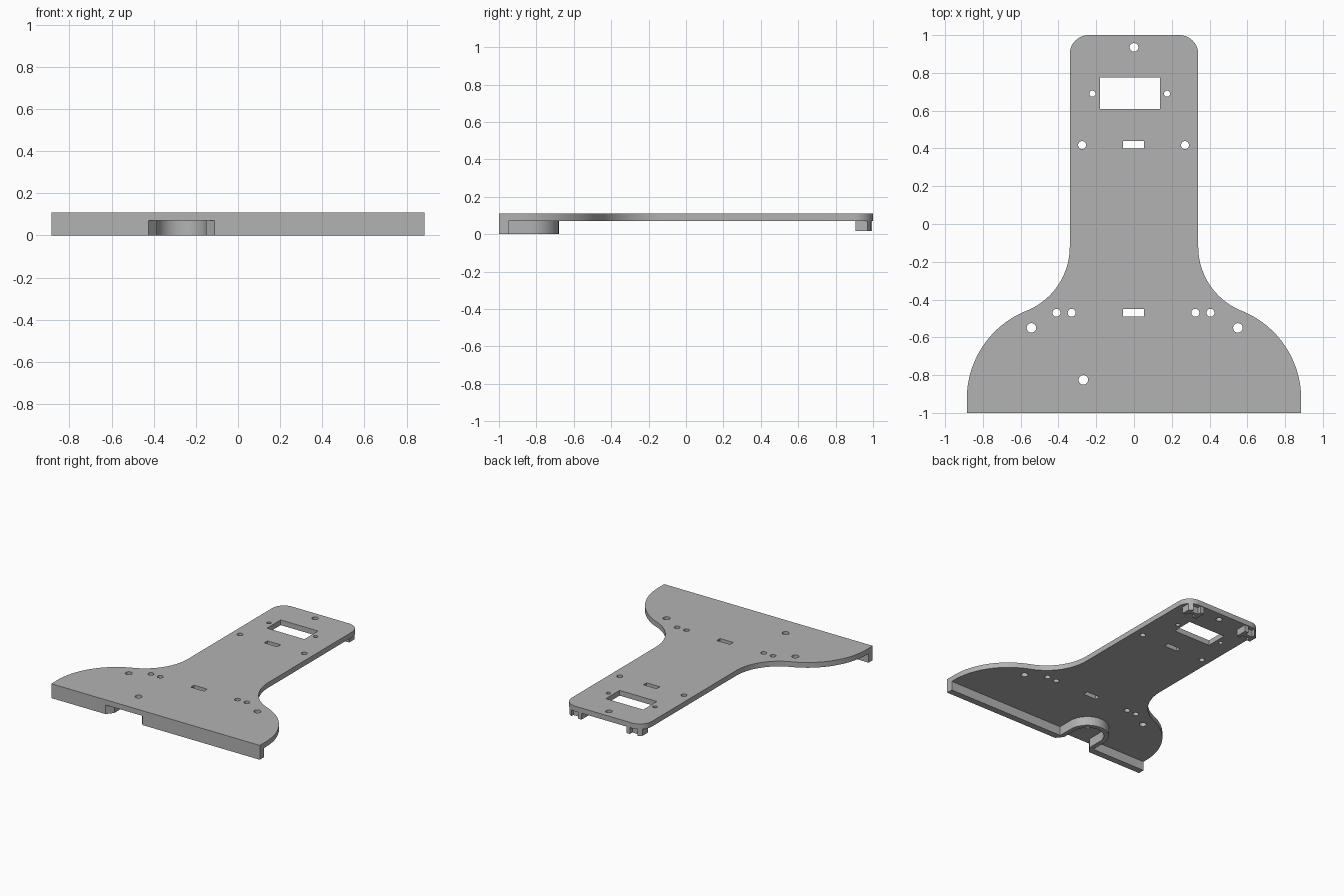
import bpy, bmesh
from math import sin, cos, radians

cube = bpy.data.objects.get("Cube")
if cube:
    bpy.data.objects.remove(cube)

grey = bpy.data.materials.new("plain grey")
grey.use_nodes = True
colour = (0.45, 0.45, 0.45, 1)
grey.diffuse_color = colour
grey.node_tree.nodes["Principled BSDF"].inputs["Base Color"].default_value = colour


def arc(cx, cy, r, start, end, steps=16):
    angles = [radians(start + (end - start) * i / steps) for i in range(steps + 1)]
    return [(cx + r * cos(a), cy + r * sin(a)) for a in angles]


def circle(cx, cy, r):
    return arc(cx, cy, r, 0, 360, 32)[:-1]


def rect(x0, x1, y0, y1):
    return [(x0, y0), (x1, y0), (x1, y1), (x0, y1)]


def slab(name, loops, z0, z1):
    """Extrude an outline with optional inner hole loops from z0 to z1."""
    curve = bpy.data.curves.new(name + " profile", "CURVE")
    curve.dimensions = "2D"
    curve.fill_mode = "BOTH"
    curve.extrude = (z1 - z0) / 2
    for loop in loops:
        spline = curve.splines.new("POLY")
        spline.points.add(len(loop) - 1)
        for point, (x, y) in zip(spline.points, loop):
            point.co = (x, y, 0, 1)
        spline.use_cyclic_u = True
    temp = bpy.data.objects.new(name + " temp", curve)
    bpy.context.collection.objects.link(temp)
    graph = bpy.context.evaluated_depsgraph_get()
    mesh = bpy.data.meshes.new_from_object(temp.evaluated_get(graph))
    bpy.data.objects.remove(temp)
    bm = bmesh.new()
    bm.from_mesh(mesh)
    bmesh.ops.remove_doubles(bm, verts=bm.verts, dist=0.0001)
    bmesh.ops.translate(bm, verts=bm.verts, vec=(0, 0, (z0 + z1) / 2))
    bmesh.ops.recalc_face_normals(bm, faces=bm.faces)
    bm.to_mesh(mesh)
    bm.free()
    mesh.name = name
    mesh.materials.clear()
    mesh.materials.append(grey)
    obj = bpy.data.objects.new(name, mesh)
    bpy.context.collection.objects.link(obj)
    bpy.ops.object.select_all(action="DESELECT")
    obj.select_set(True)
    bpy.context.view_layer.objects.active = obj
    bpy.ops.object.shade_smooth_by_angle(angle=radians(30))
    return obj


PLATE_BOTTOM, PLATE_TOP = 0.07, 0.11

# Base plate: rounded neck flaring into a wide front
side = [(0.885, -1)]
side += arc(0.384, -0.925, 0.501, 0, 68.2, 24)
side += arc(0.706, -0.12, 0.366, 248.2, 180, 20)[1:]
side += arc(0.24, 0.9, 0.1, 0, 90, 12)
outline = side + [(-x, y) for x, y in reversed(side)]

# Screw holes and rectangular slots
holes = [circle(*h) for h in (
    (0, 0.935, 0.023), (-0.22, 0.69, 0.016), (0.175, 0.69, 0.016),
    (-0.275, 0.418, 0.021), (0.27, 0.418, 0.021),
    (-0.41, -0.47, 0.021), (-0.33, -0.47, 0.021),
    (0.325, -0.47, 0.021), (0.405, -0.47, 0.021),
    (-0.543, -0.55, 0.025), (0.55, -0.55, 0.025), (-0.268, -0.825, 0.025))]
holes.append(rect(-0.18, 0.137, 0.61, 0.775))
holes += [rect(-0.058, 0.054, y - 0.02, y + 0.02) for y in (0.42, -0.47)]
slab("base_plate", [outline] + holes, PLATE_BOTTOM, PLATE_TOP)

# Front lip with an arched recess around the front hole
cx, cy, inner, outer = -0.268, -0.833, 0.117, 0.153
lip = [(-0.885, -1), (cx - 0.157, -1), (cx - inner, -0.95)]
lip += arc(cx, cy, inner, 180, 0, 24)
lip += [(cx + inner, -0.95), (cx + 0.157, -1), (0.885, -1), (0.885, -0.95), (cx + outer, -0.95)]
lip += arc(cx, cy, outer, 0, 180, 24)
lip += [(cx - outer, -0.95), (-0.885, -0.95)]
slab("front_lip", [lip], 0, PLATE_BOTTOM)

# Back feet: two prongs joined by a crossbar under each rounded corner
for name, s in (("left", 1), ("right", -1)):
    foot = [(0.19, 0.905), (0.22, 0.905), (0.22, 0.935), (0.28, 0.935),
            (0.28, 0.905), (0.31, 0.905), (0.31, 0.97), (0.28, 0.99),
            (0.28, 0.965), (0.22, 0.965), (0.22, 0.995), (0.19, 0.995)]
    slab(name + "_back_foot", [[(s * x, y) for x, y in foot]], 0.018, PLATE_BOTTOM)
